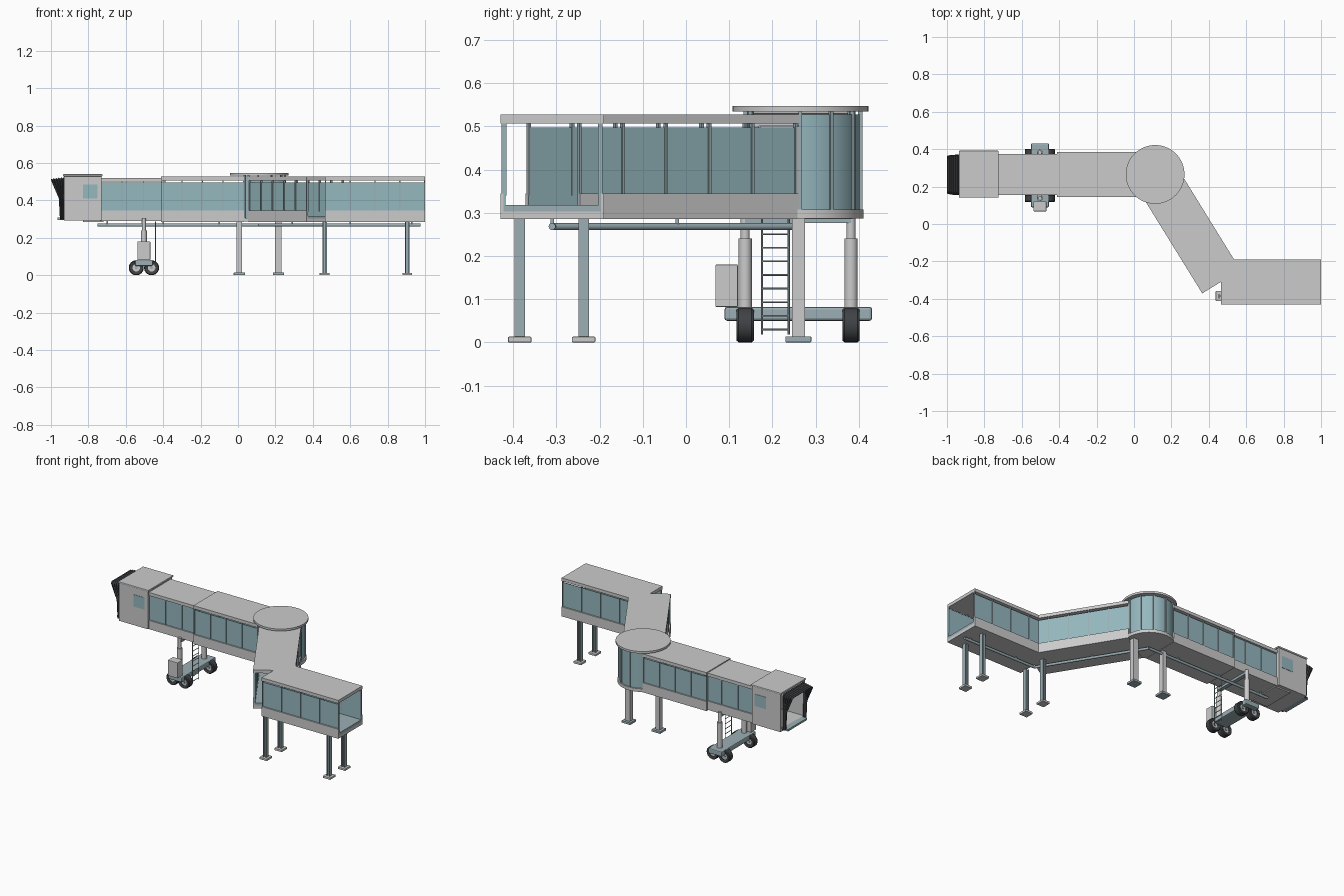
import bpy, bmesh
from math import sin, cos, pi, radians, atan2, hypot
from mathutils import Matrix, Vector

if "Cube" in bpy.data.objects:
    bpy.data.objects.remove(bpy.data.objects["Cube"])

def mat(name, r, g, b):
    m = bpy.data.materials.new(name)
    m.diffuse_color = (r, g, b, 1)
    m.use_nodes = True
    m.node_tree.nodes["Principled BSDF"].inputs["Base Color"].default_value = m.diffuse_color
    return m

GLASS = mat("tinted_glass", 0.30, 0.48, 0.52)
STEEL = mat("blue_grey_steel", 0.33, 0.43, 0.46)
RUBBER = mat("black_rubber", 0.05, 0.055, 0.06)
ID = Matrix.Identity(4)

def finish(name, bm, m=None, smooth=False):
    bmesh.ops.recalc_face_normals(bm, faces=bm.faces[:])
    me = bpy.data.meshes.new(name)
    bm.to_mesh(me)
    bm.free()
    ob = bpy.data.objects.new(name, me)
    bpy.context.collection.objects.link(ob)
    if m:
        me.materials.append(m)
    if smooth:
        bpy.ops.object.select_all(action='DESELECT')
        ob.select_set(True)
        bpy.context.view_layer.objects.active = ob
        bpy.ops.object.shade_smooth_by_angle(angle=radians(35))
    return ob

def add_box(bm, x, y, z, M=ID):
    """Box from three (min, max) ranges, placed by M."""
    c = [(r[0] + r[1]) / 2 for r in (x, y, z)]
    s = [r[1] - r[0] for r in (x, y, z)]
    bmesh.ops.create_cube(bm, size=1, matrix=M @ Matrix.Translation(c) @ Matrix.Diagonal((*s, 1)))

def boxes(name, items, m=None, M=ID, bevel=0):
    bm = bmesh.new()
    for it in items:
        add_box(bm, *it, M)
    if bevel:
        bmesh.ops.bevel(bm, geom=bm.edges[:], offset=bevel, segments=2, affect='EDGES', profile=0.5)
    return finish(name, bm, m)

def rods(name, items, m=None, n=24):
    """Cylinders given as (start, end, radius)."""
    bm = bmesh.new()
    for a, b, r in items:
        a, b = Vector(a), Vector(b)
        q = (b - a).to_track_quat('Z', 'Y').to_matrix().to_4x4()
        bmesh.ops.create_cone(bm, cap_ends=True, segments=n, radius1=r, radius2=r,
                              depth=(b - a).length, matrix=Matrix.Translation((a + b) / 2) @ q)
    return finish(name, bm, m, True)

def tunnel(name, a, b, t0, t1, panels, hw=0.12, z0=0.285, z1=0.527):
    """Corridor along a->b between distances t0 and t1."""
    M = Matrix.Translation((a[0], a[1], 0)) @ Matrix.Rotation(atan2(b[1] - a[1], b[0] - a[0]), 4, 'Z')
    L = (t0, t1)
    boxes(name + "_floor", [(L, (-hw, hw), (z0, z0 + 0.018))], None, M)
    boxes(name + "_carpet", [(L, (-hw + .008, hw - .008), (z0 + 0.018, z0 + 0.033))], STEEL, M)
    boxes(name + "_roof", [(L, (-hw, hw), (z1 - 0.02, z1))], None, M)
    side = lambda s, p, q: tuple(sorted((s * (hw - p), s * (hw - q))))
    boxes(name + "_sills", [(L, side(s, 0, .008), (z0 + .018, 0.345)) for s in (-1, 1)], None, M)
    boxes(name + "_windows", [(L, side(s, .008, .012), (z0 + .018, 0.497)) for s in (-1, 1)], GLASS, M)
    step = (t1 - t0 - 0.006) / panels
    boxes(name + "_mullions", [((t0 + i * step, t0 + i * step + 0.006), side(s, .003, .014), (0.34, z1 - .015))
                               for i in range(panels + 1) for s in (-1, 1)], STEEL, M)

# Plan layout of the bridge
CAB, HUB, ELBOW, GATE = (-0.93, 0.265), (0.113, 0.265), (0.467, -0.308), (1.0, -0.31)
tunnel("outer_tunnel", HUB, CAB, 0.08, 0.525, 4)
tunnel("inner_tunnel", HUB, CAB, 0.50, 0.85, 3, 0.11, 0.29, 0.521)
tunnel("middle_tunnel", HUB, ELBOW, 0.08, hypot(ELBOW[0] - HUB[0], ELBOW[1] - HUB[1]), 5)
tunnel("gate_tunnel", (0.465, -0.31), GATE, 0, 0.535, 4)

# Rotunda: floor, ceiling, roof disc, curved glass and posts
def hub(r, z0, z1, name, m=None):
    rods(name, [((*HUB, z0), (*HUB, z1), r)], m, 64)

hub(0.146, 0.287, 0.307, "rotunda_floor")
hub(0.157, 0.534, 0.547, "rotunda_roof")

def arc_glass(name, d0, d1, n):
    bm = bmesh.new()
    rings = []
    for i in range(n + 1):
        t = radians(d0 + (d1 - d0) * i / n)
        rings.append([bm.verts.new((HUB[0] + r * cos(t), HUB[1] + r * sin(t), z))
                      for r, z in ((.138, .307), (.138, .528), (.134, .528), (.134, .307))])
    for p, q in zip(rings, rings[1:]):
        for k in range(4):
            bm.faces.new((p[k], p[(k + 1) % 4], q[(k + 1) % 4], q[k]))
    bm.faces.new(rings[0])
    bm.faces.new(rings[-1])
    finish(name, bm, GLASS, True)

arc_glass("rotunda_glass", 0, 123, 28)
arc_glass("rotunda_glass_corner", 236, 246, 3)
bm = bmesh.new()
for d in (0, 30.75, 61.5, 92.25, 123, 236, 246):
    M = Matrix.Translation((*HUB, 0)) @ Matrix.Rotation(radians(d), 4, 'Z')
    add_box(bm, (0.133, 0.143), (-0.004, 0.004), (0.305, 0.536), M)
finish("rotunda_posts", bm, STEEL)

# Rotunda columns with feet
boxes("rotunda_columns", [((x - w, x + w), (0.245, 0.275), (0.01, 0.29))
                          for x, w in ((0.007, .014), (0.216, .017))])
boxes("rotunda_column_feet", [((x - .03, x + .03), (0.23, 0.29), (0, 0.014))
                              for x in (0.007, 0.216)], STEEL, bevel=0.002)

# Gate tunnel legs: H-section beams on foot plates
legs = [(x, y) for x in (0.463, 0.905) for y in (-0.385, -0.237)]
parts = []
for x, y in legs:
    for s in (-1, 1):
        parts.append(((x + s * .009 - .003, x + s * .009 + .003), (y - .012, y + .012), (.01, .287)))
    parts.append(((x - .008, x + .008), (y - .003, y + .003), (.01, .287)))
boxes("gate_legs", parts, STEEL)
boxes("gate_leg_feet", [((x - .026, x + .026), (y - .027, y + .027), (0, .013)) for x, y in legs], bevel=0.002)

# Service pipe under the corridors
pz = 0.268
path = [(-0.75, 0.265, pz), (*HUB, pz), (*ELBOW, pz), (0.975, -0.31, pz)]
rods("service_pipe", [(p, q, 0.008) for p, q in zip(path, path[1:])], STEEL, 16)
boxes("pipe_hangers", [((x - .004, x + .004), (y - .004, y + .004), (pz, 0.292))
                       for x, y in ((-.7, .265), (-.4, .265), (-.1, .265), (.29, -.02), (.6, -.31), (.93, -.31))], STEEL)

# Cab: side walls, floor, roof, rear frame and windows
cy = 0.267
cx = (-0.93, -0.73)
boxes("cab_walls", [(cx, tuple(sorted((cy + s * .121, cy + s * .109))), (0.297, 0.531)) for s in (-1, 1)])
boxes("cab_floor", [(cx, (cy - .121, cy + .121), (0.292, 0.308)), ((-0.83, -0.72), (cy - .1, cy + .1), (0.284, 0.293))])
boxes("cab_floor_lip", [((-0.965, -0.925), (cy - .095, cy + .095), (0.296, 0.308))], STEEL)
boxes("cab_roof", [((-0.936, -0.724), (cy - .125, cy + .125), (0.529, 0.54))], bevel=0.003)
boxes("cab_rear_frame", [((-0.738, -0.73), (cy - .12, cy + .12), (0.50, 0.53))]
      + [((-0.738, -0.73), tuple(sorted((cy + s * .12, cy + s * .095))), (0.3, 0.53)) for s in (-1, 1)])
boxes("cab_windows", [((-0.83, -0.752), tuple(sorted((cy + s * .123, cy + s * .106))), (0.41, 0.485))
                      for s in (-1, 1)], GLASS)

# Folding canopy: pleated rubber hood reaching further out at the top
bm = bmesh.new()
rings = []
N = 10
for i in range(N + 1):
    t = i / N
    d = 0.007 if i % 2 else 0
    h = 0.105 - 0.003 * t - d
    top = 0.522 - 0.008 * t - d
    prof = [(-h, .298, .022), (-h, .41, .028), (-h, top - .01, .068), (-h + .01, top, .07)]
    prof += [(-y, z, r) for y, z, r in reversed(prof)]
    rings.append([bm.verts.new((-0.93 - t * r, cy - .004 + y, z)) for y, z, r in prof])
for p, q in zip(rings, rings[1:]):
    for k in range(len(p) - 1):
        bm.faces.new((p[k], p[k + 1], q[k + 1], q[k]))
hood = finish("docking_canopy", bm, RUBBER)
hood.modifiers.new("thickness", 'SOLIDIFY').thickness = 0.004

# Drive bogie: beam, tandem wheels, lift columns, equipment box
bx = -0.503
boxes("bogie_beam", [((bx - .048, bx + .048), (0.089, 0.431), (0.05, 0.082))], STEEL, bevel=0.006)
wheels = [(bx + s * .041, y) for s in (-1, 1) for y in (0.137, 0.382)]
bm = bmesh.new()
tyre = [(.02, -.017), (.036, -.02), (.04, -.015), (.04, .015), (.036, .02), (.02, .017)]
for x, y in wheels:
    prev = first = None
    for i in range(32):
        a = 2 * pi * i / 32
        ring = [bm.verts.new((x + r * cos(a), y + w, 0.04 + r * sin(a))) for r, w in tyre]
        first = first or ring
        if prev:
            for k in range(6):
                bm.faces.new((prev[k], prev[(k + 1) % 6], ring[(k + 1) % 6], ring[k]))
        prev = ring
    for k in range(6):
        bm.faces.new((prev[k], prev[(k + 1) % 6], first[(k + 1) % 6], first[k]))
finish("bogie_tyres", bm, RUBBER, True)
rods("wheel_hubs", [((x, y - .014, .04), (x, y + .014, .04), .0205) for x, y in wheels])
rods("wheel_axle_caps", [((x, y - .019, .04), (x, y + .019, .04), .008) for x, y in wheels], STEEL, 16)
rods("lift_column_sleeves", [((bx, y, .08), (bx, y, .24), .0155) for y in (0.137, 0.382)])
rods("lift_column_rams", [((bx, y, .235), (bx, y, .303), .0105) for y in (0.137, 0.382)])
boxes("lift_brackets", [((bx - .012, bx + .012), (0.137, 0.382), (0.276, 0.291))], STEEL)
boxes("drive_equipment_box", [((bx - .034, bx + .034), (0.068, 0.12), (0.082, 0.18))], bevel=0.002)

# Service ladder
rods("ladder_rails", [((-0.44, y, .018), (-0.44, y, .288), .0025) for y in (0.176, 0.238)], STEEL, 8)
rods("ladder_rungs", [((-0.44, .176, .03 + .0315 * i), (-0.44, .238, .03 + .0315 * i), .002) for i in range(8)], STEEL, 8)
